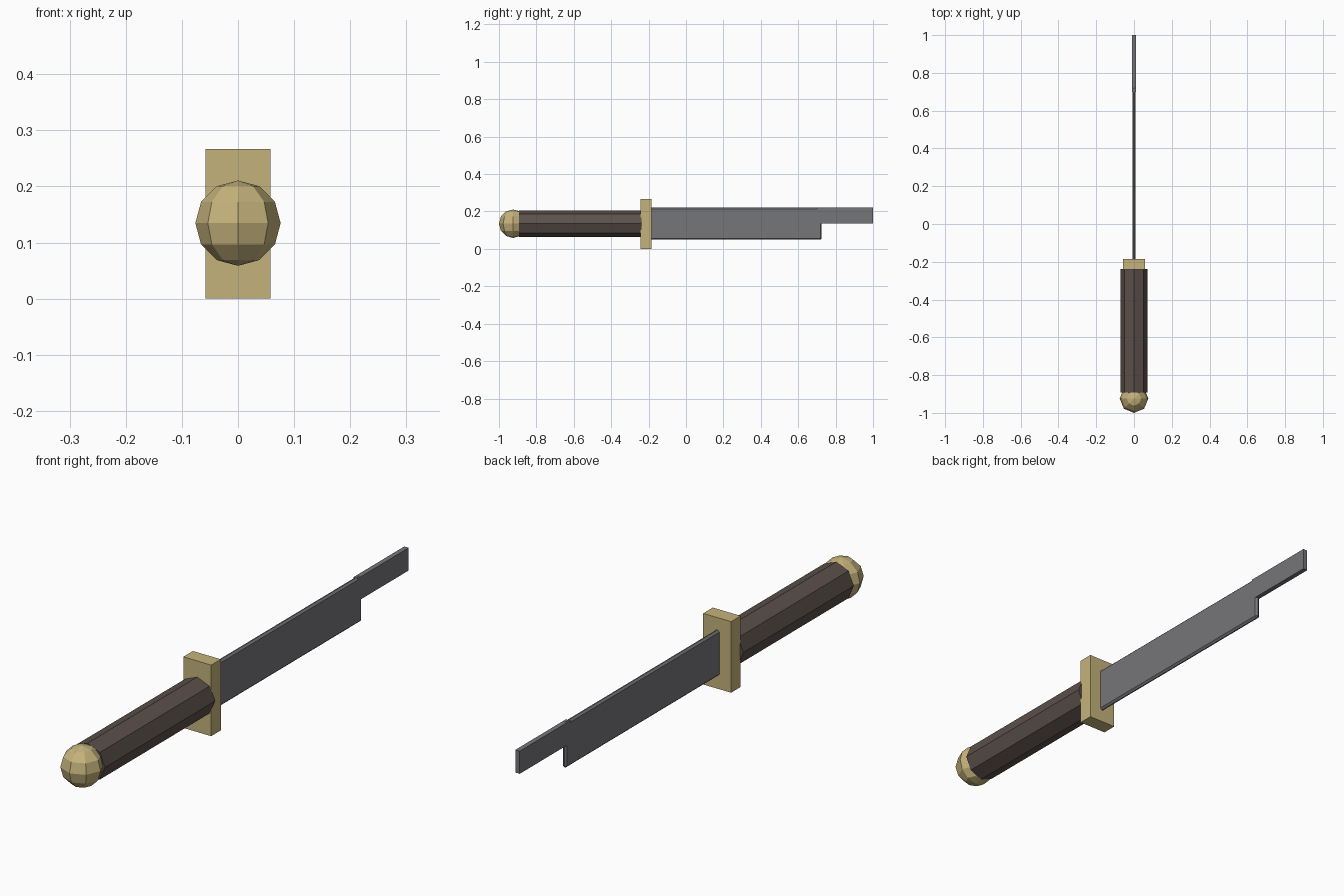
import bpy
import math

if "Cube" in bpy.data.objects:
    bpy.data.objects.remove(bpy.data.objects["Cube"])

MID_Z = 0.1345  # height of the sword's long axis


def material(name, rgb):
    m = bpy.data.materials.new(name)
    m.diffuse_color = (*rgb, 1)
    m.use_nodes = True
    m.node_tree.nodes["Principled BSDF"].inputs["Base Color"].default_value = m.diffuse_color
    return m


def finish(name, mat):
    obj = bpy.context.object
    obj.name = name
    obj.data.materials.append(mat)
    return obj


def box(name, mat, low, high):
    centre = [(a + b) / 2 for a, b in zip(low, high)]
    bpy.ops.mesh.primitive_cube_add(size=1, location=centre)
    obj = finish(name, mat)
    obj.scale = [b - a for a, b in zip(low, high)]
    bpy.ops.object.transform_apply(location=False, rotation=False, scale=True)
    return obj


brass = material("brass", (0.56, 0.45, 0.20))
leather = material("dark_leather", (0.105, 0.08, 0.07))
steel = material("steel", (0.18, 0.18, 0.195))

# Pommel: faceted ball
bpy.ops.mesh.primitive_uv_sphere_add(segments=8, ring_count=6, radius=0.076,
                                     location=(0, -0.924, MID_Z))
finish("pommel", brass)

# Grip: octagonal rod along y
bpy.ops.mesh.primitive_cylinder_add(vertices=8, radius=0.072, depth=0.655,
                                    location=(0, -0.565, MID_Z),
                                    rotation=(math.pi / 2, 0, 0))
finish("grip", leather)

# Cross guard
box("guard", brass, (-0.058, -0.242, 0), (0.058, -0.185, 0.267))

# Blade with chamfered edges
blade = box("blade", steel, (-0.009, -0.20, 0.049), (0.009, 0.725, 0.221))
bevel = blade.modifiers.new("chamfer", 'BEVEL')
bevel.width = 0.007
bevel.segments = 1

# Square-edged stepped tip, set into the upper half of the blade
box("blade_tip", steel, (-0.0093, 0.70, 0.135), (0.0093, 1.0, 0.220))
